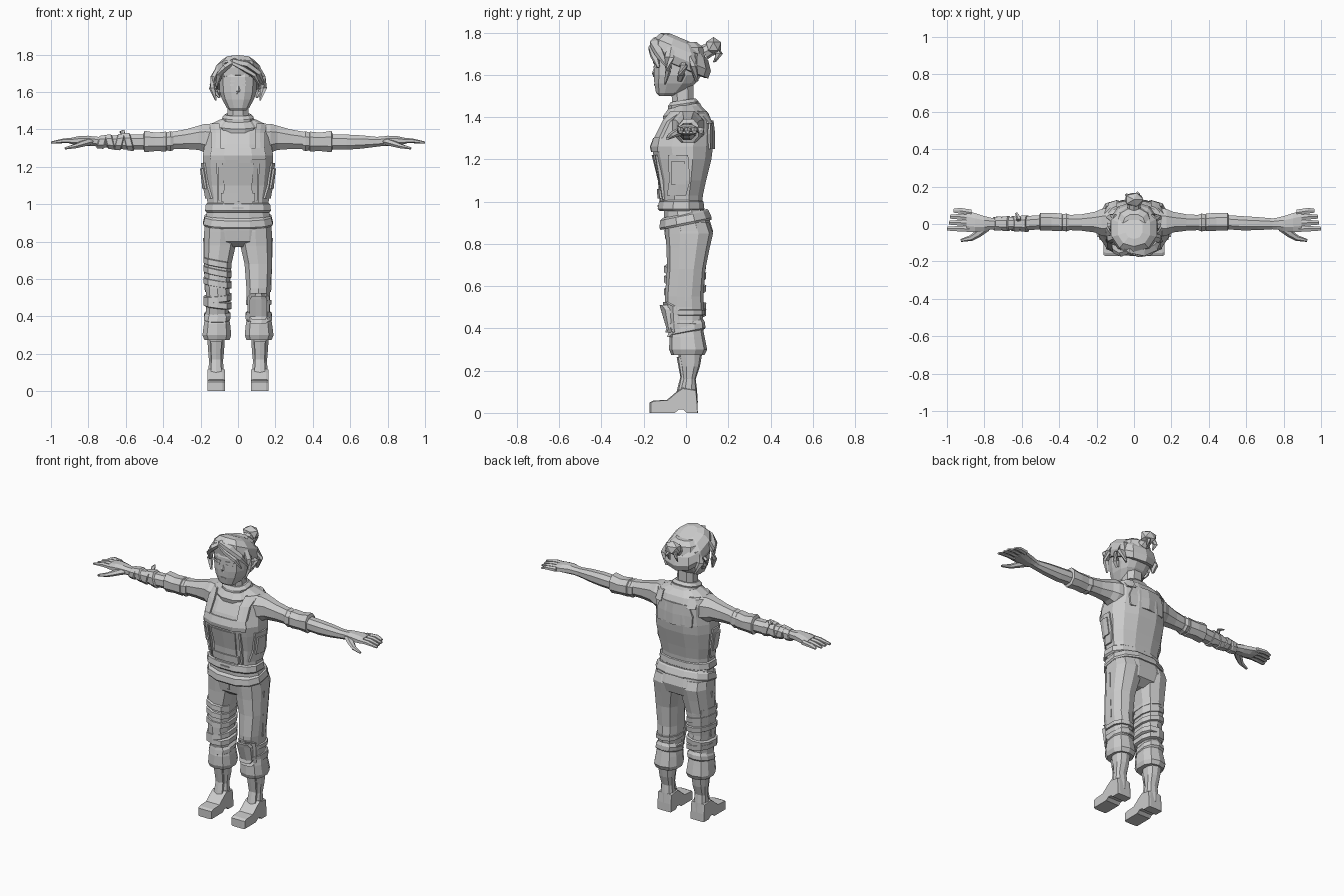
import bpy, bmesh, math
from mathutils import Vector
from mathutils.bvhtree import BVHTree

grey = bpy.data.materials.new("grey clay")
grey.diffuse_color = (0.6, 0.6, 0.6, 1)


def finish(name, bm):
    bmesh.ops.recalc_face_normals(bm, faces=bm.faces)
    me = bpy.data.meshes.new(name)
    bm.to_mesh(me)
    bm.free()
    me.materials.append(grey)
    ob = bpy.data.objects.new(name, me)
    bpy.context.collection.objects.link(ob)
    return ob


def skin(name, rings):
    """Close a list of equal rings of points into a solid."""
    bm = bmesh.new()
    vs = [[bm.verts.new(p) for p in r] for r in rings]
    n = len(vs[0])
    for a, b in zip(vs, vs[1:]):
        for i in range(n):
            bm.faces.new((a[i], a[(i + 1) % n], b[(i + 1) % n], b[i]))
    bm.faces.new(vs[0])
    bm.faces.new(vs[-1])
    return finish(name, bm)


def section(a0, a1, b0, b1, n, p):
    """Rounded n-gon filling the box a0..a1 by b0..b1."""
    pts = []
    for i in range(n):
        t = (i + .5) * math.tau / n
        c, s = math.cos(t), math.sin(t)
        pts.append([math.copysign(abs(c) ** p, c), math.copysign(abs(s) ** p, s)])
    mc, ms = max(q[0] for q in pts), max(q[1] for q in pts)
    return [((a0 + a1) / 2 + (a1 - a0) / 2 * c / mc, (b0 + b1) / 2 + (b1 - b0) / 2 * s / ms) for c, s in pts]


def column(name, rows, n=12, p=.8, side=1, tx=0, ty=0):
    """Upright loft: rows of z, x0, x1, y0, y1 (tx, ty tilt the rings)."""
    return skin(name, [[(x * side, y, z + tx * x + ty * y) for x, y in section(*r, n, p)] for z, *r in rows])


def body(name, rows, **k):
    """Centred upright loft: rows of z, half width, y0, y1."""
    return column(name, [(z, -w, w, a, b) for z, w, a, b in rows], **k)


def limb(name, rows, side, n=8, p=.9, lean=0):
    """Sideways loft: rows of x, y0, y1, z0, z1."""
    return skin(name, [[((x + lean * (z - 1.33)) * side, y, z) for y, z in section(*r, n, p)] for x, *r in rows])


def lock(name, pts, sizes, n=5, flat=.6):
    """Tapered strand through points."""
    pts = [Vector(q) for q in pts]
    rings = []
    for i, q in enumerate(pts):
        d = pts[min(i + 1, len(pts) - 1)] - pts[max(i - 1, 0)]
        rot = d.to_track_quat('Z', 'Y')
        rings.append([q + rot @ Vector((sizes[i] * math.cos(k * math.tau / n),
                                        sizes[i] * flat * math.sin(k * math.tau / n), 0)) for k in range(n)])
    return skin(name, rings)


def plate(name, target, rows, facing, t=.012, cols=3):
    """Raised panel draped on a part: rows of u0, u1, z seen from one side."""
    bm0 = bmesh.new()
    bm0.from_mesh(target.data)
    tree = BVHTree.FromBMesh(bm0)
    d = Vector(facing)
    bm, grid = bmesh.new(), []
    for u0, u1, z in rows:
        line = []
        for k in range(cols):
            u = u0 + (u1 - u0) * k / (cols - 1)
            o = Vector((0, u, z)) if d.x else Vector((u, 0, z))
            hit = tree.ray_cast(o + d * 2, -d)[0] or o
            line.append((bm.verts.new(hit + d * t), bm.verts.new(hit - d * .01)))
        grid.append(line)
    for i in range(len(grid) - 1):
        for k in range(cols - 1):
            q = (grid[i][k], grid[i][k + 1], grid[i + 1][k + 1], grid[i + 1][k])
            bm.faces.new([v[0] for v in q])
            bm.faces.new([v[1] for v in q])
    for f in [e for e in bm.edges if e.is_boundary and e.verts[0] in {l[0] for r in grid for l in r}
              and e.verts[1] in {l[0] for r in grid for l in r}]:
        pair = {l[0]: l[1] for r in grid for l in r}
        a, b = f.verts
        bm.faces.new((a, b, pair[b], pair[a]))
    bm0.free()
    return finish(name, bm)


FRONT, BACK = (0, -1, 0), (0, 1, 0)

# torso, hem, waistband, hips
torso = body("torso", [(.97, .162, -.115, .075), (1.03, .165, -.12, .08), (1.1, .178, -.125, .095),
                       (1.2, .188, -.15, .12), (1.26, .188, -.163, .128), (1.32, .178, -.14, .128),
                       (1.38, .18, -.105, .122), (1.42, .165, -.075, .105), (1.455, .09, -.06, .07)])
body("shirt_hem", [(.955, .168, -.125, .078), (.965, .176, -.134, .087), (1.0, .172, -.128, .083), (1.01, .16, -.11, .07)])
hips = body("hips", [(.77, .07, -.05, .06), (.8, .165, -.088, .11), (.86, .18, -.098, .128), (.92, .176, -.105, .11),
                     (.99, .158, -.105, .07)])
body("waistband", [(.89, .18, -.12, .12), (.9, .186, -.126, .122), (.935, .178, -.122, .108), (.945, .165, -.11, .1)], ty=.2)
plate("belt_buckle", torso, [(-.03, .03, .985), (-.03, .03, .975)], FRONT, .02)
plate("trouser_fly", hips, [(-.006, .006, .89), (-.006, .006, .82)], FRONT, .006, 2)

# vest panels, straps and pockets
plate("front_panel", torso, [(-.085, .085, 1.22), (-.075, .075, 1.1), (-.08, .08, .99)], FRONT, .008)
plate("belly_strap", torso, [(-.09, .09, 1.06), (-.09, .09, 1.015)], FRONT, .016)
plate("chest_band", torso, [(-.14, .14, 1.3), (-.15, .15, 1.26), (-.145, .145, 1.235)], FRONT, .008, 5)
plate("back_panel", torso, [(-.1, .1, 1.385), (-.125, .125, 1.32), (-.12, .12, 1.25)], BACK, .01)
for s, side in ((-1, "right"), (1, "left")):
    plate(side + "_shoulder_strap", torso, [(.1 * s, .15 * s, 1.43), (.09 * s, .145 * s, 1.38),
                                            (.095 * s, .145 * s, 1.3)], FRONT, .016)
    plate(side + "_back_strap", torso, [(.09 * s, .14 * s, 1.43), (.09 * s, .14 * s, 1.37)], BACK, .014)
    plate(side + "_side_panel", torso, [(-.085, .01, 1.22), (-.08, .02, 1.1), (-.09, .0, 1.03)], (s, 0, 0), .01)
    plate(side + "_side_pocket", torso, [(-.07, -.005, 1.19), (-.07, -.0, 1.08)], (s, 0, 0), .016)
    plate(side + "_front_seam", torso, [(.105 * s, .115 * s, 1.22), (.1 * s, .11 * s, 1.01)], FRONT, .008, 2)

# neck and scarf collar
body("neck", [(1.42, .07, -.06, .05), (1.48, .056, -.066, .035), (1.58, .055, -.075, .035)], n=8)
body("collar", [(1.4, .1, -.105, .07), (1.425, .108, -.11, .08), (1.455, .085, -.085, .065), (1.46, .06, -.065, .045)], ty=.2)
body("collar_fold", [(1.445, .08, -.085, .058), (1.465, .084, -.085, .06), (1.482, .066, -.072, .045)], ty=.15)

# arms and hands
for s, side in ((-1, "right"), (1, "left")):
    limb(side + "_upper_arm", [(.12, -.07, .09, 1.27, 1.425), (.175, -.062, .08, 1.275, 1.43), (.21, -.045, .065, 1.29, 1.42),
                               (.28, -.036, .052, 1.295, 1.4), (.4, -.03, .045, 1.295, 1.378)], s)
    limb(side + "_sleeve_fold", [(.345, -.034, .05, 1.29, 1.385), (.36, -.04, .056, 1.283, 1.39), (.39, -.034, .05, 1.29, 1.38)], s)
    limb(side + "_sleeve_cuff", [(.375, -.03, .045, 1.295, 1.375), (.385, -.038, .055, 1.282, 1.388),
                                 (.44, -.036, .06, 1.284, 1.382), (.5, -.036, .06, 1.278, 1.392), (.505, -.026, .05, 1.292, 1.376)], s)
    limb(side + "_forearm", [(.49, -.028, .048, 1.293, 1.372), (.58, -.034, .042, 1.291, 1.372), (.66, -.033, .037, 1.297, 1.368),
                             (.74, -.028, .03, 1.307, 1.36), (.79, -.03, .035, 1.313, 1.362)], s)
    limb(side + "_palm", [(.75, -.026, .03, 1.312, 1.358), (.8, -.038, .042, 1.312, 1.366), (.85, -.043, .058, 1.315, 1.364),
                          (.895, -.042, .072, 1.322, 1.354)], s)
    for k, name in enumerate(("index", "middle", "ring", "little")):
        y, e = -.026 + k * .029, -.026 + k * .032
        tip = (1.0, .99, .985, .965)[k]
        limb(f"{side}_{name}_finger", [(.87, y - .016, y + .016, 1.324, 1.354), (.93, e - .014, e + .016, 1.327, 1.352),
                                       (tip, e - .009, e + .011, 1.323, 1.335)], s, n=6)
    lock(side + "_thumb", [(.79 * s, -.015, 1.335), (.835 * s, -.052, 1.322), (.87 * s, -.075, 1.31), (.925 * s, -.088, 1.298)],
         [.026, .021, .016, .008], n=6, flat=.8)

# wrist wraps and tie on the right forearm
for i, x in enumerate((.585, .635, .685, .73)):
    limb("wrist_wrap_%d" % i, [(x - .022, -.03, .034, 1.297, 1.366), (x - .015, -.042 + i * .002, .046 - i * .002, 1.284 + i * .004, 1.382 - i * .004),
                               (x + .015, -.04 + i * .002, .044 - i * .002, 1.287 + i * .004, 1.378 - i * .004), (x + .02, -.03, .034, 1.3, 1.364)],
         -1, lean=.25 * (-1) ** i)
lock("wrap_tie", [(-.62, .01, 1.36), (-.615, .03, 1.39), (-.63, .06, 1.385)], [.012, .014, .006])

# legs and boots
legs = {}
for s, side in ((-1, "right"), (1, "left")):
    legs[s] = column(side + "_trouser_leg", [
        (.9, .01, .176, -.1, .11), (.85, .004, .181, -.098, .128), (.78, .012, .182, -.092, .112), (.68, .035, .182, -.09, .092),
        (.55, .045, .174, -.1, .082), (.5, .045, .17, -.1, .086), (.44, .052, .17, -.08, .078), (.4, .05, .175, -.068, .08),
        (.36, .042, .182, -.078, .088), (.3, .036, .19, -.08, .1), (.275, .045, .18, -.07, .088)], n=10, side=s)
    column(side + "_trouser_fold", [(.37, .055, .165, -.06, .075), (.385, .042, .183, -.08, .092), (.41, .04, .18, -.075, .09),
                                    (.43, .055, .165, -.07, .08)], n=10, side=s, ty=.2)
    column(side + "_boot_shaft", [(.05, .075, .158, -.06, .056), (.11, .076, .158, -.03, .052), (.16, .08, .155, -.015, .046),
                                  (.22, .074, .16, -.025, .066), (.3, .07, .165, -.042, .08)], n=10, side=s)
    sole = [(-.172, 0), (-.172, .05), (-.155, .058), (-.09, .062), (-.045, .1), (-.015, .12), (.048, .11), (.054, .05),
            (.056, 0), (.002, 0), (-.012, .015), (-.036, .015), (-.055, 0)]
    skin(side + "_boot_foot", [[(x * s, y * k, z * (k if z > .03 else 1)) for y, z in sole]
                               for x, k in ((.07, .96), (.082, 1), (.15, 1), (.164, .96))])
    plate(side + "_boot_tongue", bpy.data.objects[side + "_boot_shaft"],
          [(.088 * s, .146 * s, .265), (.092 * s, .142 * s, .17), (.088 * s, .146 * s, .1)], FRONT, .01)
    plate(side + "_thigh_seam", legs[s], [(-.005, .005, .82), (-.005, .005, .53)], (s, 0, 0), .005, 2)

# knee pad on the left leg with its straps
plate("knee_pad_base", legs[1], [(.07, .15, .525), (.05, .168, .505), (.05, .168, .385), (.07, .15, .36)], FRONT, .014, 4)
plate("knee_pad", legs[1], [(.075, .145, .51), (.062, .156, .49), (.062, .156, .4), (.075, .145, .38)], FRONT, .028, 4)
for i, z in enumerate((.41, .475)):
    column("knee_strap_%d" % i, [(z - .014, .05, .165, -.07, .075), (z - .012, .042, .18, -.085, .09),
                                 (z + .012, .042, .18, -.088, .09), (z + .014, .05, .165, -.07, .075)], n=10)

# cloth wraps around the right leg
for i, (z, t) in enumerate(((.67, .18), (.62, .2), (.565, .16), (.51, -.1), (.455, .12))):
    column("leg_wrap_%d" % i, [(z - .022, .048, .168, -.08, .075), (z - .016, .034, .183, -.105, .094),
                               (z + .014, .034, .185, -.103, .096), (z + .02, .048, .17, -.08, .08)], n=10, side=-1, tx=t, ty=.08)

# head, ears and face
head = body("head", [(1.5, .042, -.128, -.06), (1.515, .06, -.142, -.01), (1.56, .085, -.15, .045), (1.6, .098, -.152, .075),
                     (1.68, .102, -.15, .09), (1.73, .09, -.13, .08), (1.755, .06, -.09, .05)], p=.75)
lock("nose", [(0, -.146, 1.64), (0, -.155, 1.605), (0, -.153, 1.59)], [.006, .011, .007])
for s, side in ((-1, "right"), (1, "left")):
    plate(side + "_eyebrow", head, [(.015 * s, .07 * s, 1.662), (.018 * s, .066 * s, 1.654)], FRONT, .005)
    plate(side + "_eye", head, [(.022 * s, .062 * s, 1.642), (.025 * s, .058 * s, 1.632)], FRONT, .003)
    lock(side + "_ear", [(.1 * s, -.03, 1.57), (.12 * s, -.022, 1.6), (.13 * s, -.012, 1.645), (.11 * s, -.015, 1.66)],
         [.012, .02, .024, .012], flat=.5)
plate("mouth", head, [(-.022, .022, 1.556), (-.018, .018, 1.55)], FRONT, .003)

# hair cap, swept fringe, side locks and bun
body("hair_cap", [(1.63, .09, -.13, .085), (1.635, .112, -.153, .105), (1.675, .126, -.158, .118), (1.72, .118, -.148, .105),
                  (1.755, .085, -.12, .07), (1.772, .045, -.08, .03)], n=10, p=.85, ty=-.42).location.z = -.008
lock("fringe_crest", [(-.05, -.1, 1.75), (-.02, -.13, 1.765), (.05, -.145, 1.748), (.105, -.125, 1.7), (.135, -.09, 1.64)],
     [.02, .032, .032, .028, .01])
lock("fringe_sweep", [(-.03, -.142, 1.755), (.03, -.156, 1.725), (.085, -.15, 1.69), (.115, -.13, 1.635)], [.018, .026, .022, .008])
lock("fringe_short", [(-.02, -.13, 1.765), (-.07, -.145, 1.73), (-.1, -.135, 1.69), (-.115, -.115, 1.63)], [.022, .03, .024, .008])
lock("fringe_tuft", [(0, -.1, 1.745), (-.04, -.125, 1.765), (-.075, -.13, 1.755)], [.02, .022, .008])
for s, side in ((-1, "right"), (1, "left")):
    lock(side + "_side_lock", [(.1 * s, -.07, 1.74), (.132 * s, -.08, 1.68), (.138 * s, -.085, 1.62), (.118 * s, -.1, 1.555)],
         [.02, .024, .02, .006])
    lock(side + "_back_lock", [(.1 * s, .03, 1.7), (.122 * s, .035, 1.64), (.1 * s, .05, 1.57)], [.025, .03, .01])
lock("bun_tie", [(0, .085, 1.705), (0, .115, 1.722)], [.036, .032], n=8, flat=1)
bm = bmesh.new()
bmesh.ops.create_icosphere(bm, subdivisions=1, radius=1)
for v in bm.verts:
    v.co = Vector((v.co.x * .056, .13 + v.co.y * .042, 1.735 + v.co.z * .044))
finish("bun", bm)
lock("bun_tail", [(.01, .14, 1.73), (.02, .155, 1.7), (.015, .14, 1.662)], [.022, .02, .006])
lock("bun_wisp", [(-.02, .14, 1.74), (-.035, .15, 1.69), (-.03, .13, 1.66)], [.02, .016, .005])
